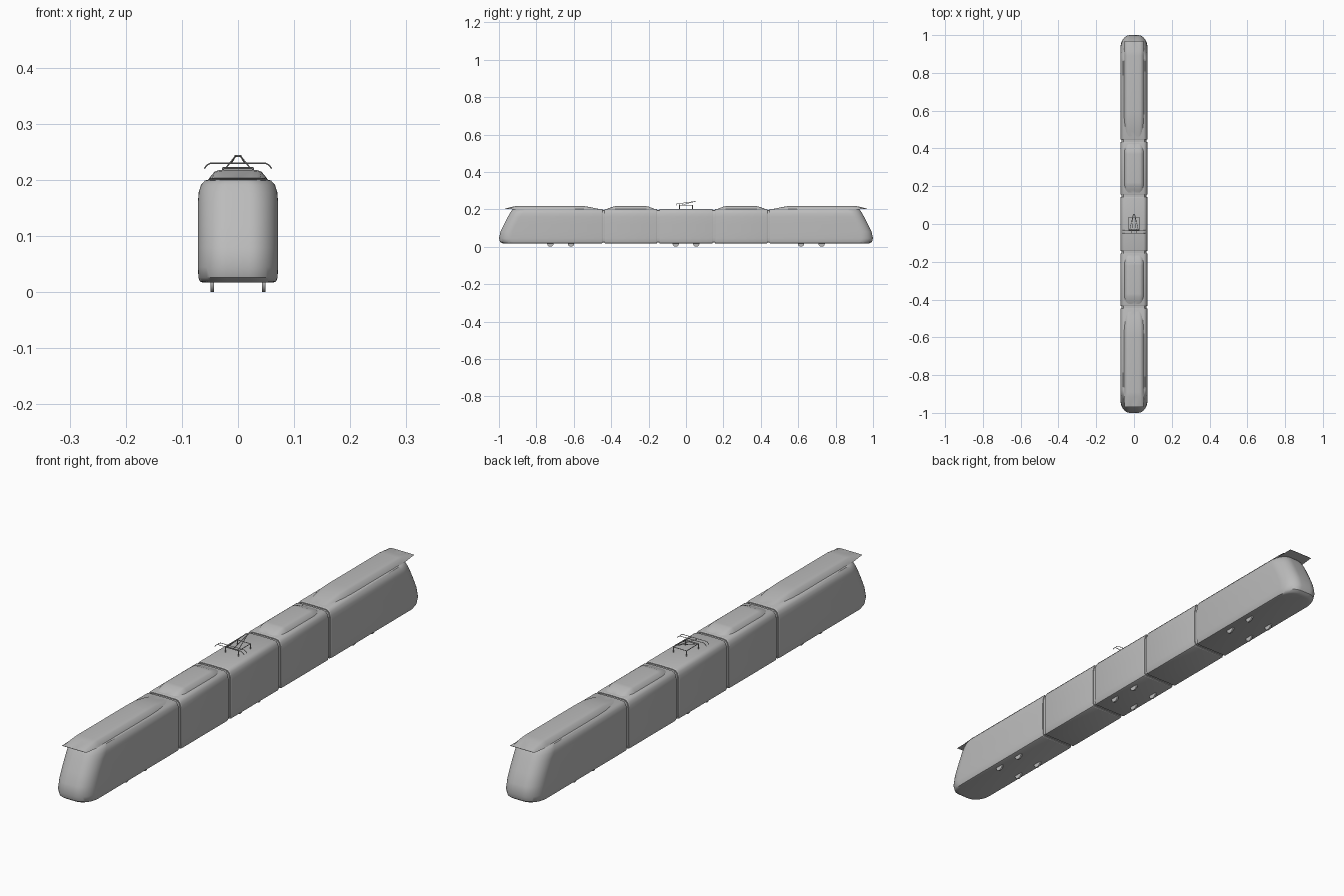
import bpy, bmesh, math
from mathutils import Vector

if "Cube" in bpy.data.objects:
    bpy.data.objects.remove(bpy.data.objects["Cube"])

grey = bpy.data.materials.new("plain grey")
grey.use_nodes = True
COLOUR = (0.5, 0.5, 0.5, 1)
grey.diffuse_color = COLOUR
grey.node_tree.nodes["Principled BSDF"].inputs["Base Color"].default_value = COLOUR

# Half cross-sections, from bottom centre to top centre (x, z)
BODY = [(0, .017), (.062, .017), (.068, .019), (.0705, .026), (.0715, .045),
        (.0715, .08), (.0715, .12), (.0715, .16), (.070, .178), (.066, .191),
        (.059, .199), (.05, .201), (0, .202)]
FAIRING = [(0, 0), (.054, 0), (.05, .3), (.042, .8), (.036, .93), (.025, 1), (0, 1)]
# Front end of the nose at each height (z, y)
NOSE = [(.017, .975), (.019, .984), (.026, .994), (.045, 1), (.08, .992),
        (.12, .973), (.16, .952), (.178, .942), (.191, .934), (.199, .927), (.202, .92)]


def nose_y(z):
    for (z0, y0), (z1, y1) in zip(NOSE, NOSE[1:]):
        if z <= z1:
            return y0 + (y1 - y0) * max(0, z - z0) / (z1 - z0)
    return NOSE[-1][1]


def finish(name, bm, smooth=35):
    bmesh.ops.recalc_face_normals(bm, faces=bm.faces)
    mesh = bpy.data.meshes.new(name)
    bm.to_mesh(mesh)
    bm.free()
    mesh.materials.append(grey)
    obj = bpy.data.objects.new(name, mesh)
    bpy.context.collection.objects.link(obj)
    if smooth:
        bpy.ops.object.select_all(action="DESELECT")
        obj.select_set(True)
        bpy.context.view_layer.objects.active = obj
        bpy.ops.object.shade_smooth_by_angle(angle=math.radians(smooth))
    return obj


def loft(name, rings):
    """Skin half-rings of (x, y, z), mirrored in x, with strip caps at both ends."""
    bm = bmesh.new()
    n = len(rings[0])
    loops = []
    for half in rings:
        right = [bm.verts.new(p) for p in half]
        left = [bm.verts.new((-x, y, z)) for x, y, z in half[1:-1]]
        loops.append(right + left[::-1])
    m = len(loops[0])
    for a, b in zip(loops, loops[1:]):
        for i in range(m):
            j = (i + 1) % m
            bm.faces.new((a[i], a[j], b[j], b[i]))
    for ring in (loops[0], loops[-1]):
        for i in range(n - 1):
            quad = [ring[i], ring[i + 1], ring[-i - 1], ring[-i]] if i else [ring[0], ring[1], ring[-1]]
            bm.faces.new(list(dict.fromkeys(quad)))
    return finish(name, bm)


def section(y, inset=0):
    """Body section at y, shrunk about its middle by inset."""
    return [(x * (1 - inset), y, .11 + (z - .11) * (1 - inset)) for x, z in BODY]


def car(name, y0, y1):
    b = .002
    loft(name, [section(y0, .025), section(y0 + b, .006), section(y0 + 2 * b),
                section(y1 - 2 * b), section(y1 - b, .006), section(y1, .025)])


def end_car(name, side):
    rings = [section(side * .447, .025), section(side * .449, .006), section(side * .451)]
    for k in range(11):
        a = math.pi / 2 * k / 10
        shrink = 1 - .72 * (1 - math.cos(a))
        rings.append([(x * shrink, side * (nose_y(z) - .065 * (1 - math.sin(a))), z)
                      for x, z in BODY])
    loft(name, rings)


def fairing(name, side, stations):
    """Roof fairing from stations of (y, width scale, base z, height)."""
    loft(name, [[(x * w, side * y, z0 + h * t) for x, t in FAIRING]
                for y, w, z0, h in stations])


# Cars, roof fairings and joints
car("middle_car", -.143, .143)
for side, end in ((-1, "front"), (1, "rear")):
    car(end + "_inner_car", *sorted((side * .155, side * .435)))
    end_car(end + "_end_car", side)
    fairing(end + "_end_fairing", side,
            [(.46, .7, .198, .003), (.49, .84, .199, .008), (.545, .97, .199, .0185),
             (.6, 1, .199, .0195), (.89, 1, .199, .0195), (.915, .99, .1995, .017),
             (.968, .93, .2025, .001)])
    fairing(end + "_inner_fairing", side,
            [(.165, .7, .198, .003), (.18, .86, .199, .008), (.205, .96, .199, .017),
             (.22, .97, .199, .018), (.37, .97, .199, .018), (.385, .96, .199, .017),
             (.41, .86, .199, .008), (.425, .7, .198, .003)])
    for place, y in (("inner", .149), ("outer", .441)):
        loft(f"{end}_{place}_joint", [section(side * y + d, .06) for d in (-.008, .008)])

# Wheels
for i, y in enumerate((-.725, -.615, -.055, .055, .615, .725)):
    for side, label in ((-1, "right"), (1, "left")):
        bm = bmesh.new()
        bmesh.ops.create_cone(bm, cap_ends=True, segments=24, radius1=.017,
                              radius2=.017, depth=.006)
        for v in bm.verts:
            v.co = Vector((v.co.z + side * .046, v.co.x + y, v.co.y + .017))
        finish(f"{label}_wheel_{i + 1}", bm)


def bar(name, points, radius=.0012):
    """Thin six-sided rods along a path."""
    bm = bmesh.new()
    for p, q in zip(points, points[1:]):
        p, q = Vector(p), Vector(q)
        made = bmesh.ops.create_cone(bm, cap_ends=True, segments=6, radius1=radius,
                                     radius2=radius, depth=(q - p).length)
        turn = (q - p).to_track_quat("Z", "Y")
        for v in made["verts"]:
            v.co = turn @ v.co + (p + q) / 2
    return finish(name, bm)


# Pantograph: base frame, folded arms and contact bows
X, Y, Z = .027, .035, .221
bar("pantograph_frame", [(-X, -Y, Z), (X, -Y, Z), (X, Y, Z), (-X, Y, Z), (-X, -Y, Z)], .0015)
for sx, label in ((-1, "right"), (1, "left")):
    for sy, end in ((-1, "front"), (1, "rear")):
        bar(f"{label}_{end}_insulator", [(sx * X, sy * Y, .199), (sx * X, sy * Y, Z)], .002)
    bar(label + "_lower_arm", [(sx * .022, -.03, Z), (sx * .004, .052, .243)])
    bar(label + "_upper_arm", [(sx * .004, .052, .243), (sx * .012, -.04, .23)])
bar("arm_pivot", [(-.006, .052, .243), (.006, .052, .243)], .0018)
bar("arm_shaft", [(-X, -.03, Z), (X, -.03, Z)], .0018)
for y, label in ((-.034, "rear"), (-.05, "front")):
    bar(label + "_contact_bow", [(-.06, y, .220), (-.056, y, .226), (-.049, y, .23),
                                 (.049, y, .23), (.056, y, .226), (.06, y, .220)])
for sx, label in ((-1, "right"), (1, "left")):
    bar(label + "_bow_link", [(sx * .012, -.05, .23), (sx * .012, -.034, .23)])
